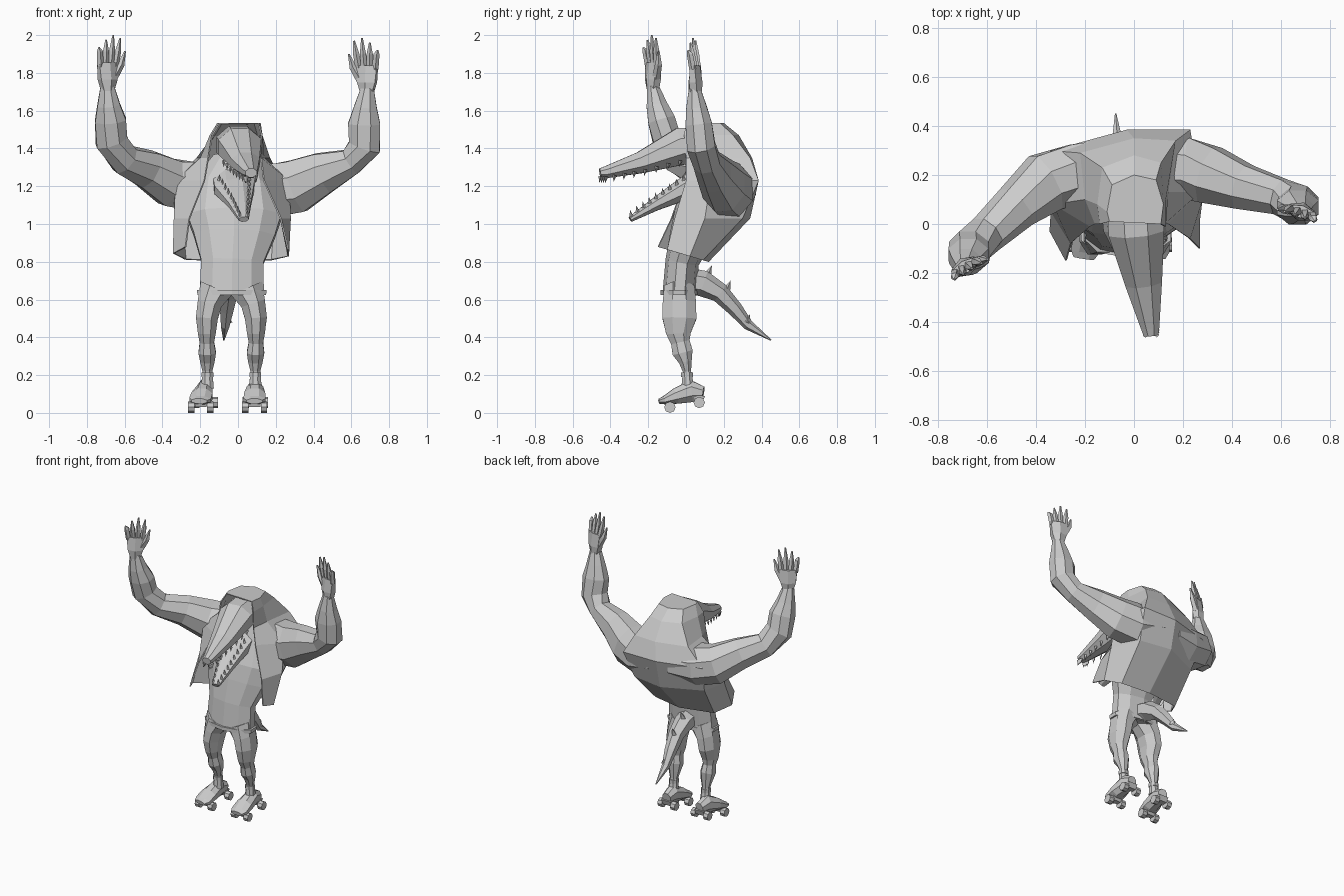
import bpy, bmesh, math
from mathutils import Vector, Matrix

cube = bpy.data.objects.get("Cube")
if cube:
    bpy.data.objects.remove(cube, do_unlink=True)

grey = bpy.data.materials.new("plain_grey")
grey.use_nodes = True
grey.diffuse_color = (0.6, 0.6, 0.6, 1)
grey.node_tree.nodes["Principled BSDF"].inputs["Base Color"].default_value = (0.6, 0.6, 0.6, 1)

X, Y = Vector((1, 0, 0)), Vector((0, 1, 0))


def finish(name, bm):
    bmesh.ops.recalc_face_normals(bm, faces=bm.faces)
    mesh = bpy.data.meshes.new(name)
    bm.to_mesh(mesh)
    bm.free()
    mesh.materials.append(grey)
    obj = bpy.data.objects.new(name, mesh)
    bpy.context.collection.objects.link(obj)
    return obj


def add_tube(bm, stations, sides=8, ref=X):
    """Loft rings along stations of (x, y, z, half width, half depth)."""
    mids = [Vector(s[:3]) for s in stations]
    rings = []
    for i, (mid, s) in enumerate(zip(mids, stations)):
        t = (mids[min(i + 1, len(mids) - 1)] - mids[max(i - 1, 0)]).normalized()
        u = (ref - t * ref.dot(t)).normalized()
        v = t.cross(u)
        k = 1 / math.cos(math.pi / sides)
        angles = [2 * math.pi * (j + 0.5) / sides for j in range(sides)]
        rings.append([bm.verts.new(mid + u * s[3] * k * math.cos(a) + v * s[4] * k * math.sin(a))
                      for a in angles])
    for a, b in zip(rings, rings[1:]):
        for j in range(sides):
            bm.faces.new((a[j], a[j - 1], b[j - 1], b[j]))
    bm.faces.new(rings[0])
    bm.faces.new(rings[-1])


def tube(name, stations, sides=8, ref=X):
    bm = bmesh.new()
    add_tube(bm, stations, sides, ref)
    return finish(name, bm)


def add_spike(bm, base, tip, r, sides=4):
    base, tip = Vector(base), Vector(tip)
    d = tip - base
    m = Matrix.Translation((base + tip) / 2) @ d.to_track_quat('Z', 'Y').to_matrix().to_4x4()
    bmesh.ops.create_cone(bm, cap_ends=True, segments=sides, radius1=r, radius2=0,
                          depth=d.length, matrix=m)


# Torso, showing through the open jacket
tube("torso", [(-.033, -.035, .63, .17, .085), (-.03, -.02, .8, .165, .085),
               (-.02, .03, .94, .215, .11), (-.02, .06, 1.04, .25, .12),
               (-.02, .14, 1.2, .22, .13), (0, .18, 1.34, .13, .12)], 10)
tube("waistband", [(-.033, -.037, .625, .182, .094), (-.033, -.037, .65, .184, .094)], 10)

# Open jacket and hood: rows run from one front edge round the back to the other
rows = [
    (.85, [(-.28, -.15), (-.345, -.03), (-.28, .08), (-.03, .12), (.18, .09), (.27, .02), (.27, -.1)]),
    (1.03, [(-.26, -.08), (-.34, .05), (-.3, .22), (-.03, .34), (.2, .3), (.28, .1), (.23, -.06)]),
    (1.23, [(-.18, -.01), (-.33, .08), (-.34, .3), (-.03, .385), (.23, .385), (.27, .13), (.14, 0)]),
    (1.35, [(-.16, 0), (-.2, .1), (-.22, .29), (0, .35), (.17, .34), (.14, .13), (.125, 0)]),
    (1.47, [(-.14, 0), (-.15, .08), (-.13, .23), (0, .28), (.11, .25), (.13, .1), (.13, -.01)]),
    (1.535, [(-.1, .01), (-.11, .05), (-.09, .16), (0, .2), (.09, .18), (.12, .08), (.11, 0)])]
bm = bmesh.new()
grid = []
for z, row in rows:
    drop = .3 if z < 1 else 0
    grid.append([bm.verts.new((x, y, z - drop * (y + .05))) for x, y in row])
for a, b in zip(grid, grid[1:]):
    for j in range(len(a) - 1):
        bm.faces.new((a[j], a[j + 1], b[j + 1], b[j]))
bm.faces.new(grid[-1])
jacket = finish("hooded_jacket", bm)
thick = jacket.modifiers.new("cloth", 'SOLIDIFY')
thick.thickness = .008

# Long jaws
upper = [(0, .15, 1.42, .115, .1), (.01, -.03, 1.41, .114, .098), (.04, -.24, 1.325, .075, .057),
         (.066, -.42, 1.275, .038, .032), (.07, -.455, 1.27, .03, .024)]
lower = [(-.02, .14, 1.27, .12, .07), (-.02, -.01, 1.185, .105, .06),
         (.01, -.16, 1.105, .06, .034), (.03, -.295, 1.025, .026, .015)]
tube("upper_jaw", upper)
tube("lower_jaw", lower)


def teeth(name, jaw, count, up):
    bm = bmesh.new()
    for i in range(count):
        f = i / (count - 1) * (len(jaw) - 2) * .98 + 1
        k = min(int(f), len(jaw) - 2)
        p = [a + (b - a) * (f - k) for a, b in zip(jaw[k], jaw[k + 1])]
        for s in (-1, 1):
            base = Vector((p[0] + s * p[3] * .75, p[1], p[2] + up * p[4] * .75))
            add_spike(bm, base, base + Vector((0, -.006, up * .035)), .011)
    finish(name, bm)


teeth("upper_teeth", upper, 11, -1)
teeth("lower_teeth", lower, 9, 1)

# Raised arms, rooted deep in the shoulders
tube("right_arm", [(-.08, .22, 1.2, .13, .11), (-.24, .2, 1.2, .125, .13),
                   (-.36, .17, 1.22, .12, .125), (-.48, .07, 1.29, .09, .1),
                   (-.6, -.04, 1.34, .075, .08), (-.67, -.1, 1.44, .075, .085),
                   (-.675, -.13, 1.55, .072, .082), (-.685, -.155, 1.63, .055, .06),
                   (-.692, -.175, 1.73, .03, .036)], 8, Y)
tube("left_arm", [(.04, .24, 1.2, .13, .11), (.2, .23, 1.18, .125, .14),
                  (.31, .2, 1.2, .115, .14), (.45, .15, 1.27, .09, .11),
                  (.6, .11, 1.33, .072, .07), (.67, .08, 1.41, .075, .085),
                  (.668, .067, 1.53, .07, .085), (.675, .055, 1.62, .054, .06),
                  (.685, .045, 1.72, .03, .034)], 8, Y)


def hand(name, wrist, across):
    """Palm, four clawed fingers and a thumb; across points to the thumb."""
    w, a = Vector(wrist), Vector(across).normalized()
    out = a.cross(Vector((0, 0, 1)))
    out *= -1 if out.y > 0 else 1
    bm = bmesh.new()

    def at(side, height, r, depth, curl=0):
        return (*(w + a * side + out * curl + Vector((0, 0, height))), r, depth)
    add_tube(bm, [at(0, -.02, .031, .031), at(0, .04, .05, .034), at(0, .13, .058, .022)], 6, a)
    for i, reach in enumerate((.21, .25, .275, .26)):
        s = (i - 1.5) * .03
        add_tube(bm, [at(s, .11, .015, .016), at(s * 1.25, .19, .014, .014, .012),
                      at(s * 1.45, reach, .004, .004, .02)], 5, a)
    add_tube(bm, [at(.035, .05, .019, .019), at(.075, .12, .016, .016, .01),
                  at(.095, .19, .004, .004, .02)], 5, a)
    finish(name, bm)


hand("right_hand", (-.69, -.175, 1.725), (.85, .5, 0))
hand("left_hand", (.683, .05, 1.71), (-.95, .3, 0))

# Legs and roller skates; each foot turns out by its own amount
for side, s, toe in (("right", -1, -.202), ("left", 1, .087)):
    def px(d):
        return -.035 + s * d
    ankle = px(.127)
    heel = ankle + (toe - ankle) * .2

    def foot_x(y):
        return heel + (toe - heel) * (.08 - y) / .2
    tube(side + "_leg", [(px(.08), -.035, .66, .09, .08), (px(.115), -.035, .58, .065, .088),
                         (px(.13), -.035, .5, .058, .09), (px(.13), -.04, .42, .047, .065),
                         (px(.13), -.03, .375, .038, .05), (px(.128), -.018, .32, .046, .054),
                         (px(.127), -.003, .27, .038, .034), (ankle, .005, .22, .026, .022),
                         (ankle, .01, .13, .034, .035)])
    tube(side + "_cuff", [(ankle, .005, .19, .031, .031), (ankle, .005, .215, .031, .031)])
    tube(side + "_boot", [(foot_x(.09), .09, .105, .032, .035), (foot_x(.03), .03, .115, .044, .058),
                          (foot_x(-.05), -.05, .09, .056, .042), (foot_x(-.11), -.11, .068, .058, .023),
                          (foot_x(-.14), -.14, .062, .042, .014)])
    bm = bmesh.new()
    for y, z in ((-.085, .03), (.07, .055)):
        add_tube(bm, [(foot_x(y), y, z + .035, .036, .03), (foot_x(y), y, z, .03, .018)], 4)
        for e in (-1, 1):
            m = Matrix.Translation((foot_x(y) + e * .05, y, z)) @ Matrix.Rotation(math.pi / 2, 4, 'Y')
            bmesh.ops.create_cone(bm, cap_ends=True, segments=8, radius1=.03, radius2=.03,
                                  depth=.034, matrix=m)
    finish(side + "_skate_wheels", bm)

# Spiked tail
tail = [(-.04, .0, .7, .06, .06), (-.045, .09, .685, .055, .06), (-.05, .18, .635, .045, .045),
        (-.06, .26, .55, .035, .035), (-.068, .33, .465, .022, .024), (-.075, .45, .385, .003, .003)]
tube("tail", tail, 6)
bm = bmesh.new()
for (y, z), h in zip(((.11, .72), (.21, .64), (.32, .48)), (.06, .06, .04)):
    add_spike(bm, (-.055, y, z), (-.055, y + h * .45, z + h), .025)
finish("tail_spikes", bm)
